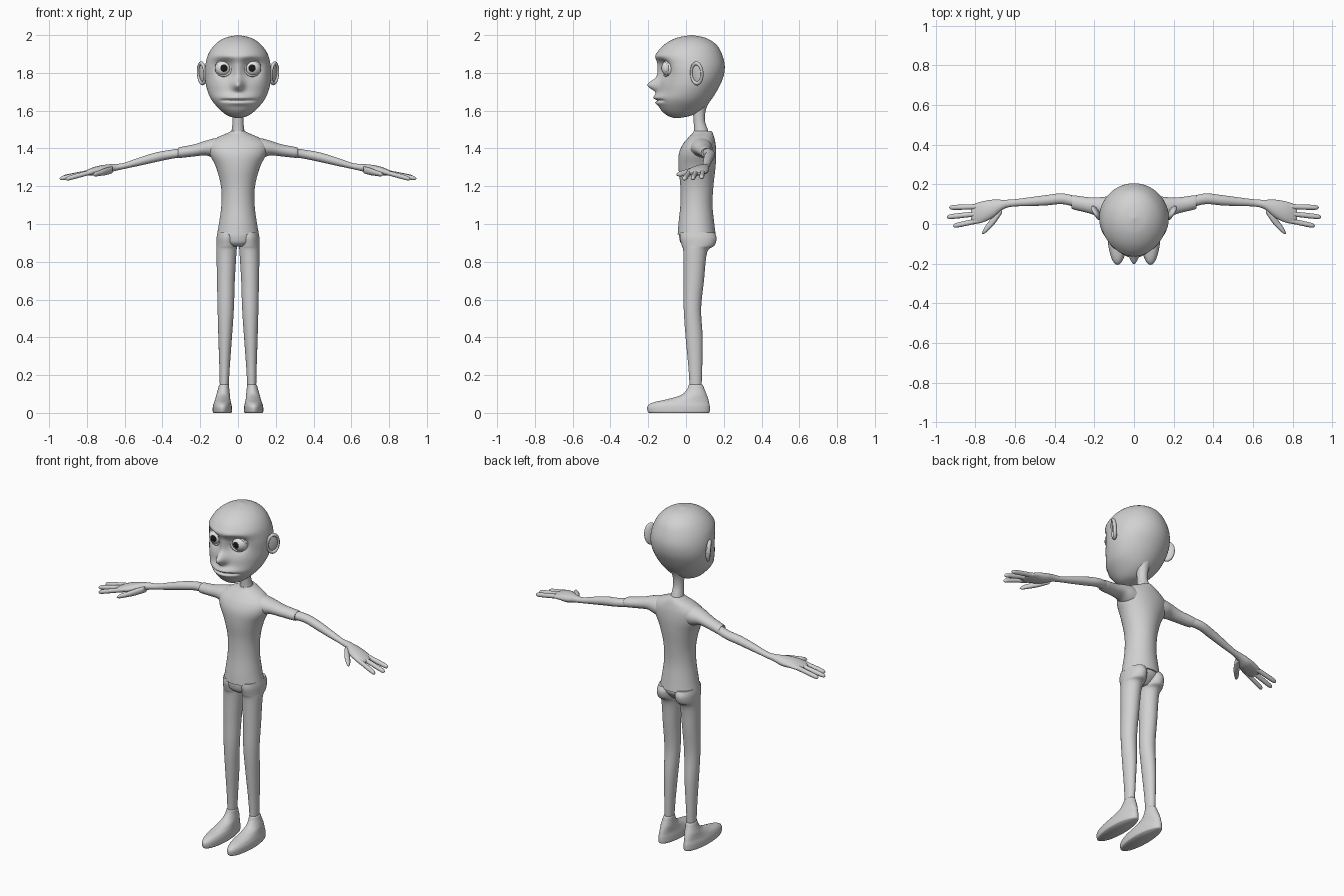
import bpy, bmesh, math
from math import sin, cos, pi, exp
from mathutils import Vector, Matrix

cube = bpy.data.objects.get("Cube")
if cube:
    bpy.data.objects.remove(cube)


def material(name, value):
    m = bpy.data.materials.new(name)
    m.use_nodes = True
    col = (value, value, value, 1)
    m.diffuse_color = col
    m.node_tree.nodes["Principled BSDF"].inputs["Base Color"].default_value = col
    return m


GREY = material("plain grey", 0.64)
WHITE = material("eye white", 0.85)
BLACK = material("pupil black", 0.01)


def finish(name, bm, mats=(GREY,), angle=55):
    bmesh.ops.recalc_face_normals(bm, faces=bm.faces[:])
    mesh = bpy.data.meshes.new(name)
    bm.to_mesh(mesh)
    bm.free()
    for m in mats:
        mesh.materials.append(m)
    ob = bpy.data.objects.new(name, mesh)
    bpy.context.collection.objects.link(ob)
    bpy.ops.object.select_all(action='DESELECT')
    ob.select_set(True)
    bpy.context.view_layer.objects.active = ob
    bpy.ops.object.shade_smooth_by_angle(angle=math.radians(angle))
    return ob


def smooth_path(stations, steps):
    """Catmull-Rom interpolation of whole station tuples."""
    P = [Vector(s) for s in stations]
    P = [P[0]] + P + [P[-1]]
    out = []
    for i in range(1, len(P) - 2):
        a, b, c, d = P[i - 1:i + 3]
        for k in range(steps):
            t = k / steps
            out.append(0.5 * (2 * b + (c - a) * t + (2 * a - 5 * b + 4 * c - d) * t * t
                              + (3 * b - a - 3 * c + d) * t ** 3))
    return out + [P[-1]]


def loft(rings, segs, point):
    bm = bmesh.new()
    loops = [[bm.verts.new(point(r, 2 * pi * k / segs)) for k in range(segs)] for r in rings]
    for a, b in zip(loops, loops[1:]):
        for k in range(segs):
            j = (k + 1) % segs
            bm.faces.new((a[k], a[j], b[j], b[k]))
    bm.faces.new(loops[0])
    bm.faces.new(loops[-1])
    return bm


def upright(stations, side=1, steps=5, segs=32):
    """Stations: height, front y, back y, half width, centre x."""
    def point(r, t):
        z, y0, y1, w, cx = r
        return (side * (cx + w * sin(t)), (y0 + y1) / 2 - (y1 - y0) / 2 * cos(t), z)
    return loft(smooth_path(stations, steps), segs, point)


def sideways(stations, side, steps=5, segs=20):
    """Stations: x, centre y, centre z, half depth, half height."""
    def point(r, t):
        x, y, z, ry, rz = r
        return (side * x, y + ry * cos(t), z + rz * sin(t))
    return loft(smooth_path(stations, steps), segs, point)


# Head: a lofted egg whose front is sculpted by soft bumps
head = upright([(2.0, .028, .032, .002, 0), (1.985, -.05, .105, .07, 0),
                (1.95, -.115, .16, .122, 0), (1.9, -.155, .19, .157, 0),
                (1.84, -.15, .205, .173, 0), (1.78, -.14, .198, .175, 0),
                (1.72, -.143, .172, .166, 0), (1.66, -.15, .135, .142, 0),
                (1.61, -.137, .09, .1, 0), (1.575, -.1, .03, .057, 0),
                (1.56, -.06, -.04, .008, 0)], steps=12, segs=112)


def bump(v, x, z, sx, sz, push):
    return push * exp(-((abs(v.x) - x) / sx) ** 2 / 2 - ((v.z - z) / sz) ** 2 / 2)


for vert in head.verts:
    v = vert.co
    if v.y < .02:
        fade = min(1, (.02 - v.y) / .06)
        d = bump(v, .077, 1.825, .034, .034, .042)      # eye sockets
        d += bump(v, .06, 1.885, .05, .014, -.012)      # brow ridge
        d += bump(v, 0, 1.735, .02, .022, -.056)        # nose tip
        d += bump(v, 0, 1.78, .014, .04, -.012)         # nose bridge
        d += bump(v, 0, 1.668, .06, .014, -.022)        # upper lip
        d += bump(v, 0, 1.64, .05, .01, -.012)          # lower lip
        if abs(v.x) < .1:
            d += .016 * exp(-((v.z - 1.654) / .005) ** 2 / 2) * (1 - (v.x / .1) ** 4)
        v.y += d * fade
finish("head", head, angle=80)

# Neck
finish("neck", upright([(1.47, .04, .125, .04, 0), (1.5, .042, .115, .033, 0),
                        (1.55, .04, .1, .029, 0), (1.61, .035, .107, .033, 0),
                        (1.67, .03, .135, .05, 0), (1.72, .03, .16, .06, 0)]))

# Shirt body and hips
finish("torso", upright([(.945, -.044, .157, .111, 0), (1.0, -.04, .15, .101, 0),
                         (1.1, -.03, .14, .088, 0), (1.2, -.03, .145, .09, 0),
                         (1.3, -.04, .156, .116, 0), (1.37, -.038, .16, .15, 0),
                         (1.42, -.018, .157, .155, 0), (1.455, .01, .15, .115, 0),
                         (1.48, .035, .142, .06, 0), (1.492, .04, .135, .037, 0)], segs=48))
finish("hips", upright([(.96, -.036, .148, .104, 0), (.93, -.036, .148, .106, 0),
                        (.9, -.028, .125, .085, 0), (.88, -.005, .1, .04, 0)], segs=48))

for side, label in ((1, "left"), (-1, "right")):
    # Leg and foot
    finish(label + "_leg", upright([
        (.955, -.03, .15, .05, .058), (.925, -.032, .162, .055, .059),
        (.885, -.022, .15, .055, .06), (.85, -.014, .112, .053, .061),
        (.7, -.012, .095, .047, .064), (.55, -.012, .08, .043, .065),
        (.4, -.002, .088, .036, .068), (.25, .012, .086, .028, .071),
        (.13, .02, .082, .023, .073)], side))
    finish(label + "_foot", upright([
        (0, -.195, .12, .047, .083), (.008, -.203, .126, .051, .083),
        (.035, -.204, .126, .05, .083), (.055, -.175, .122, .045, .082),
        (.072, -.1, .118, .04, .081), (.095, -.025, .11, .036, .079),
        (.125, .005, .098, .03, .076), (.148, .015, .089, .026, .074),
        (.15, .025, .08, .018, .074)], side, segs=40))

    # Sleeve, arm and palm
    finish(label + "_sleeve", sideways([
        (.06, .075, 1.395, .062, .062), (.12, .08, 1.4, .06, .054),
        (.17, .085, 1.402, .05, .039), (.23, .095, 1.39, .04, .032),
        (.31, .11, 1.378, .035, .028), (.312, .11, 1.378, .025, .02)], side, segs=28))
    finish(label + "_arm", sideways([
        (.28, .108, 1.38, .028, .024), (.36, .127, 1.368, .027, .024),
        (.44, .12, 1.352, .026, .025), (.53, .112, 1.328, .022, .021),
        (.61, .106, 1.306, .018, .016), (.66, .098, 1.298, .024, .02),
        (.71, .078, 1.287, .045, .026), (.76, .062, 1.28, .053, .022),
        (.8, .053, 1.271, .05, .015), (.822, .05, 1.267, .03, .006)], side, segs=28))

    # Fingers and thumb: root, then tip
    for finger, y0, x1, y1, z1 in (("outer_finger", .088, .932, .083, 1.246),
                                   ("middle_finger", .054, .944, .035, 1.24),
                                   ("inner_finger", .02, .912, -.01, 1.238)):
        x0, z0 = .77, 1.277
        path = []
        for t, r in ((0, .014), (.35, .013), (.7, .013), (.93, .011), (1, .002)):
            path.append((x0 + (x1 - x0) * t, y0 + (y1 - y0) * t, z0 + (z1 - z0) * t, r, r))
        finish(f"{label}_{finger}", sideways(path, side, 4, 14))
    finish(label + "_thumb", sideways([
        (.665, .075, 1.287, .02, .018), (.7, .03, 1.278, .026, .019),
        (.73, -.006, 1.27, .022, .015), (.755, -.034, 1.264, .015, .012),
        (.767, -.048, 1.26, .002, .002)], side, 5, 16))

    # Eyeball with a black pupil, pole turned forwards
    bm = bmesh.new()
    bmesh.ops.create_uvsphere(bm, u_segments=32, v_segments=36, radius=.046)
    for f in bm.faces:
        c = f.calc_center_median()
        if c.z > 0 and math.hypot(c.x, c.y) < .021:
            f.material_index = 1
    turn = Matrix.Rotation(-side * .06, 4, 'Z') @ Matrix.Rotation(pi / 2, 4, 'X')
    bm.transform(Matrix.Translation((side * .077, -.084, 1.825)) @ turn)
    finish(label + "_eye", bm, (WHITE, BLACK))

    # Eyelid rim hugging the eyeball
    def lid(r, t):
        rad = .04 + .006 * cos(t)
        return (side * .077 + rad * cos(r), -.108 + .006 * sin(t) + side * .25 * rad * cos(r),
                1.825 + rad * sin(r))
    finish(label + "_eyelid", loft([2 * pi * k / 40 for k in range(41)], 10, lid))

    # Ear: flattened bowl with a thicker rim, flared outwards at the back
    place = (Matrix.Translation((side * .186, .06, 1.798))
             @ Matrix.Rotation(-side * .55, 4, 'Z') @ Matrix.Rotation(side * .08, 4, 'Y'))
    bm = bmesh.new()
    bmesh.ops.create_uvsphere(bm, u_segments=28, v_segments=16, radius=1)
    bm.transform(place @ Matrix.Diagonal((.011, .036, .058, 1)))
    finish(label + "_ear", bm)

    def rim(r, t):
        k = 1 + .2 * cos(t)
        return place @ Vector((side * .006 + .01 * sin(t), .033 * k * cos(r), .053 * k * sin(r)))
    finish(label + "_ear_rim", loft([2 * pi * k / 40 for k in range(41)], 12, rim))
